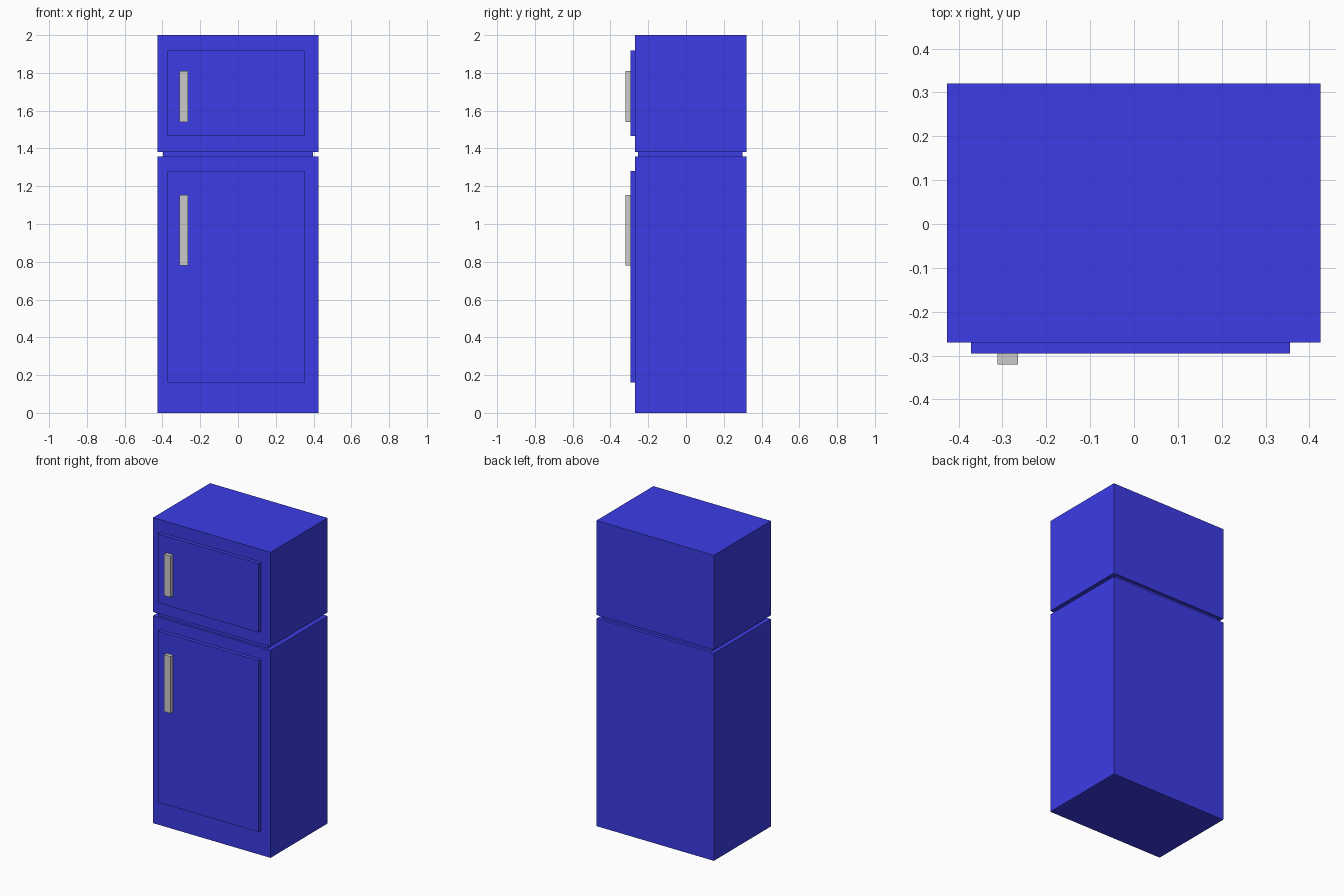
import bpy
from mathutils import Matrix, Vector

if "Cube" in bpy.data.objects:
    bpy.data.objects.remove(bpy.data.objects["Cube"])

blue = bpy.data.materials.new("blue_enamel")
blue.diffuse_color = (0.045, 0.045, 0.8, 1)
blue.use_nodes = True
blue.node_tree.nodes["Principled BSDF"].inputs["Base Color"].default_value = blue.diffuse_color


def box(name, x, y, z, material=None):
    """Add a box spanning the given (min, max) ranges."""
    bpy.ops.mesh.primitive_cube_add(size=1)
    ob = bpy.context.object
    ob.name = ob.data.name = name
    size = [b - a for a, b in (x, y, z)]
    centre = Vector([(a + b) / 2 for a, b in (x, y, z)])
    ob.data.transform(Matrix.Diagonal((*size, 1)))
    ob.location = centre
    if material:
        ob.data.materials.append(material)
    return ob


# Recessed band joining the two cabinets
box("recessed_band", (-0.398, 0.396), (-0.255, 0.30), (1.358, 1.382), blue)

# Each compartment: cabinet, door panel and handle heights
compartments = {
    "fridge": ((0, 1.358), (0.16, 1.281), (0.78, 1.153)),
    "freezer": ((1.382, 2.0), (1.466, 1.918), (1.54, 1.81)),
}
for name, (cabinet_z, door_z, handle_z) in compartments.items():
    box(name + "_cabinet", (-0.426, 0.425), (-0.27, 0.32), cabinet_z, blue)
    box(name + "_door", (-0.372, 0.356), (-0.295, -0.27), door_z, blue)
    box(name + "_handle", (-0.311, -0.264), (-0.32, -0.295), handle_z)
